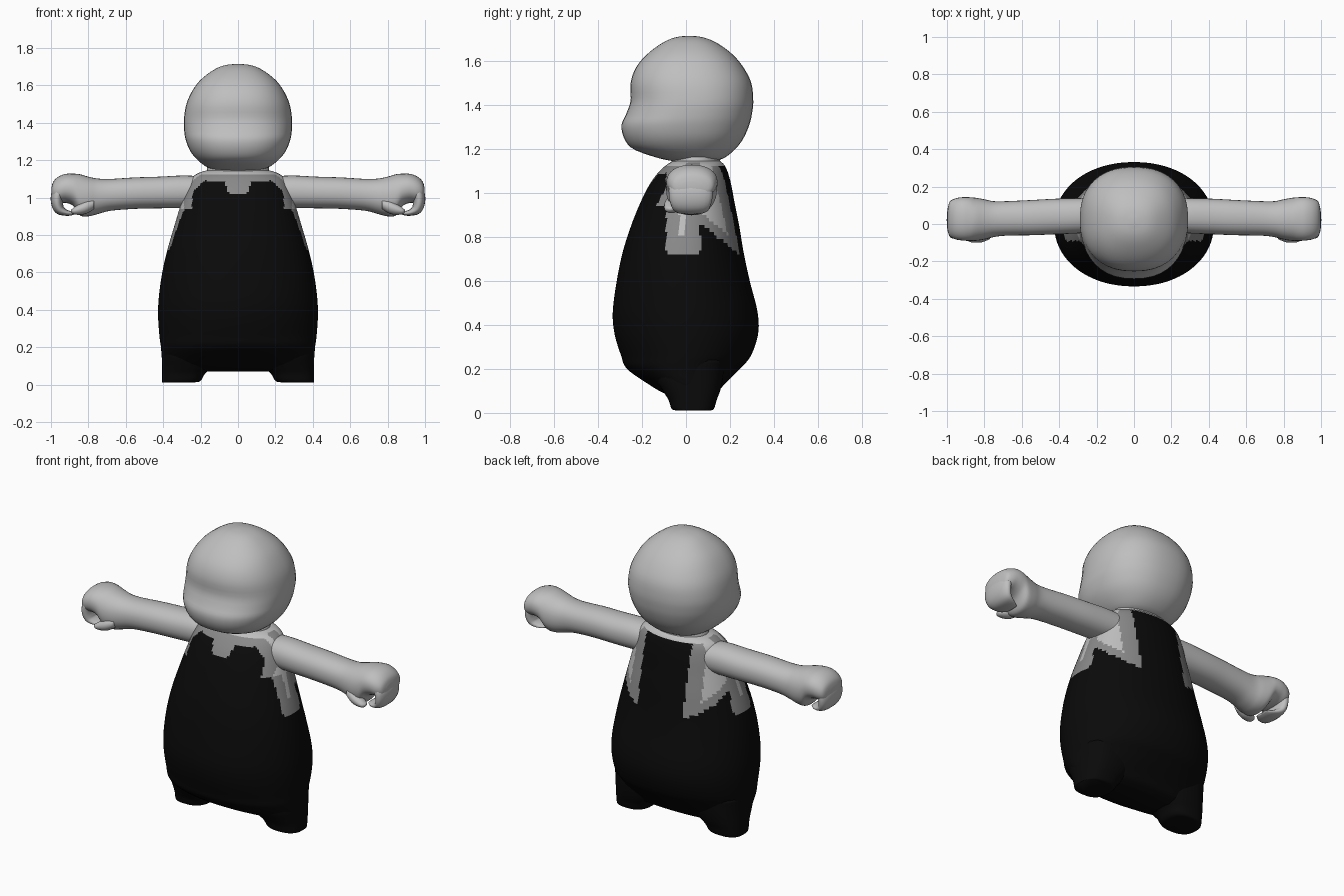
import bpy, bmesh, math
from mathutils import Vector


def material(name, v):
    m = bpy.data.materials.new(name)
    m.diffuse_color = (v, v, v, 1)
    return m


SKIN = material("light grey skin", 0.52)
TRIM = material("mid grey trim", 0.25)
SUIT = material("black suit", 0.003)


def resample(rows, n):
    """Smoothly interpolate rows of numbers into n rows (Catmull-Rom)."""
    out, last = [], len(rows) - 1
    for i in range(n):
        t = i / (n - 1) * last
        k = min(int(t), last - 1)
        f = t - k
        a, b = rows[max(k - 1, 0)], rows[k]
        c, d = rows[k + 1], rows[min(k + 2, last)]
        out.append([0.5 * (2 * q + (r - p) * f + (2 * p - 5 * q + 4 * r - s) * f * f
                           + (3 * q - p - 3 * r + s) * f ** 3)
                    for p, q, r, s in zip(a, b, c, d)])
    return out


def loft(name, rings, mats, rule=None, smooth=True):
    """Skin a list of closed rings of points, with capped ends."""
    bm = bmesh.new()
    loops = [[bm.verts.new(p) for p in r] for r in rings]
    n = len(loops[0])
    for a, b in zip(loops, loops[1:]):
        for i in range(n):
            j = (i + 1) % n
            bm.faces.new((a[i], a[j], b[j], b[i]))
    bm.faces.new(loops[0][::-1])
    bm.faces.new(loops[-1])
    bmesh.ops.recalc_face_normals(bm, faces=bm.faces)
    for f in bm.faces:
        f.smooth = smooth
        if rule:
            f.material_index = rule(f.calc_center_median())
    me = bpy.data.meshes.new(name)
    bm.to_mesh(me)
    bm.free()
    for m in mats:
        me.materials.append(m)
    ob = bpy.data.objects.new(name, me)
    bpy.context.collection.objects.link(ob)
    return ob


def oval(n, power=2.0):
    """Unit superellipse points."""
    e = 2 / power
    for i in range(n):
        t = 2 * math.pi * i / n
        c, s = math.cos(t), math.sin(t)
        yield math.copysign(abs(c) ** e, c), math.copysign(abs(s) ** e, s)


def upright(rows, n, power=2.0, cx=0.0):
    """Horizontal rings from rows of z, half width, front y, back y."""
    return [[Vector((cx + w * c, (f + b) / 2 + (b - f) / 2 * s, z)) for c, s in oval(n, power)]
            for z, w, f, b in rows]


def sideways(rows, n, side, power=2.0):
    """Rings across x from rows of x, bottom z, top z, front y, back y."""
    return [[Vector((side * x, (f + b) / 2 + (b - f) / 2 * c, (lo + hi) / 2 + (hi - lo) / 2 * s))
             for c, s in oval(n, power)] for x, lo, hi, f, b in rows]


def suit_rule(p):
    """0 suit, 1 trim, 2 skin: neckline, shoulder edges and underarm openings."""
    x, y, z = abs(p.x), p.y, p.z
    if z > 1.125 and x < 0.19:
        return 2
    if y < 0.03 and (z > 1.025 + 2.5 * max(0, x - 0.05) and x < 0.08 or z > 1.09 and x < 0.17):
        return 1
    if x < 0.15:
        return 0
    # front underarm panel
    if y < 0.065:
        if z > 0.94 and x > 0.245:
            return 2 if x > 0.29 else 1
        if z > 0.72 and y > -0.09:
            return 2 if z > 0.81 and -0.03 < y < 0.0 else 1
        return 0
    # back underarm panel, slanting up to the shoulder
    edge = 0.255 - 0.24 * (z - 0.73)
    low = 0.85 - 0.8 * (y - 0.08)
    if y < edge and z > low:
        return 2 if y < edge - 0.045 and z > low + 0.05 else 1
    return 0


# torso
torso = [(0.07, 0.30, -0.03, 0.10), (0.09, 0.385, -0.10, 0.14), (0.13, 0.405, -0.17, 0.175),
         (0.20, 0.412, -0.268, 0.245), (0.26, 0.42, -0.295, 0.295), (0.36, 0.427, -0.325, 0.328),
         (0.46, 0.424, -0.333, 0.325), (0.60, 0.405, -0.315, 0.29), (0.73, 0.375, -0.288, 0.262),
         (0.85, 0.34, -0.25, 0.242), (0.95, 0.31, -0.21, 0.222), (1.04, 0.28, -0.165, 0.205),
         (1.10, 0.252, -0.12, 0.188), (1.13, 0.215, -0.085, 0.172), (1.145, 0.17, -0.06, 0.155)]
loft("torso", upright(resample(torso, 100), 128, 2.1), [SUIT, TRIM, SKIN], suit_rule)

# neck
loft("neck", upright([(1.10, 0.175, -0.07, 0.16), (1.14, 0.165, -0.065, 0.155),
                      (1.20, 0.17, -0.08, 0.16)], 32), [SKIN])

# head with a jutting lower face
head = [(1.145, 0.10, -0.06, 0.13), (1.16, 0.16, -0.13, 0.175), (1.20, 0.215, -0.24, 0.225),
        (1.25, 0.256, -0.282, 0.262), (1.31, 0.28, -0.293, 0.288), (1.36, 0.288, -0.272, 0.30),
        (1.42, 0.289, -0.252, 0.306), (1.50, 0.276, -0.252, 0.297), (1.57, 0.245, -0.228, 0.262),
        (1.63, 0.20, -0.178, 0.212), (1.68, 0.135, -0.112, 0.145), (1.706, 0.078, -0.055, 0.085),
        (1.715, 0.015, 0.0, 0.03)]
loft("head", upright(resample(head, 40), 40, 2.3), [SKIN])

arm = [(0.20, 0.95, 1.115, -0.045, 0.14), (0.30, 0.945, 1.118, -0.05, 0.138),
       (0.42, 0.943, 1.112, -0.055, 0.135), (0.55, 0.94, 1.108, -0.06, 0.128),
       (0.68, 0.93, 1.10, -0.062, 0.122), (0.75, 0.912, 1.102, -0.07, 0.122),
       (0.80, 0.90, 1.112, -0.083, 0.132), (0.845, 0.905, 1.125, -0.09, 0.14),
       (0.88, 0.955, 1.128, -0.09, 0.143), (0.92, 0.972, 1.127, -0.088, 0.143),
       (0.96, 0.97, 1.112, -0.08, 0.135), (0.988, 0.98, 1.085, -0.06, 0.115),
       (0.998, 1.01, 1.05, -0.02, 0.06)]
# x, z, thickness and half depth along the curled fingers
curl = [(0.93, 1.05, 0.045, 0.09), (0.962, 1.02, 0.036, 0.10), (0.968, 0.975, 0.032, 0.098),
        (0.955, 0.938, 0.028, 0.088), (0.925, 0.921, 0.018, 0.075), (0.895, 0.916, 0.012, 0.06),
        (0.872, 0.917, 0.005, 0.04)]

for side, tag in ((-1, "left"), (1, "right")):
    # arm and palm
    loft(tag + "_arm", sideways(resample(arm, 49), 32, side, 2.2), [SKIN])

    # fingers curled under the palm
    path = resample(curl, 25)
    rings = []
    for i, (x, z, t, d) in enumerate(path):
        a, b = path[max(i - 1, 0)], path[min(i + 1, 24)]
        way = Vector((b[0] - a[0], 0, b[1] - a[1])).normalized()
        rings.append([Vector((side * (x - way.z * t * c), 0.022 + d * s, z + way.x * t * c))
                      for c, s in oval(20, 2.3)])
    loft(tag + "_fingers", rings, [SKIN])

    # thumb along the front of the fist
    thumb = [(0.77, 0.94, 0.99, -0.08, -0.03), (0.81, 0.915, 0.985, -0.097, -0.02),
             (0.85, 0.908, 0.965, -0.10, -0.03), (0.88, 0.912, 0.945, -0.095, -0.045),
             (0.893, 0.922, 0.935, -0.08, -0.06)]
    loft(tag + "_thumb", sideways(resample(thumb, 17), 16, side), [SKIN])

    # stubby leg
    leg = [(0.012, 0.085, -0.05, 0.115), (0.02, 0.102, -0.066, 0.128), (0.06, 0.115, -0.08, 0.14),
           (0.10, 0.135, -0.105, 0.155), (0.16, 0.155, -0.14, 0.17), (0.24, 0.16, -0.15, 0.18)]
    rows = resample(leg, 21)
    rings = [[Vector((side * (0.405 - w + w * c), (f + b) / 2 + (b - f) / 2 * s, z))
              for c, s in oval(28, 2.6)] for z, w, f, b in rows]
    loft(tag + "_leg", rings, [SUIT])
